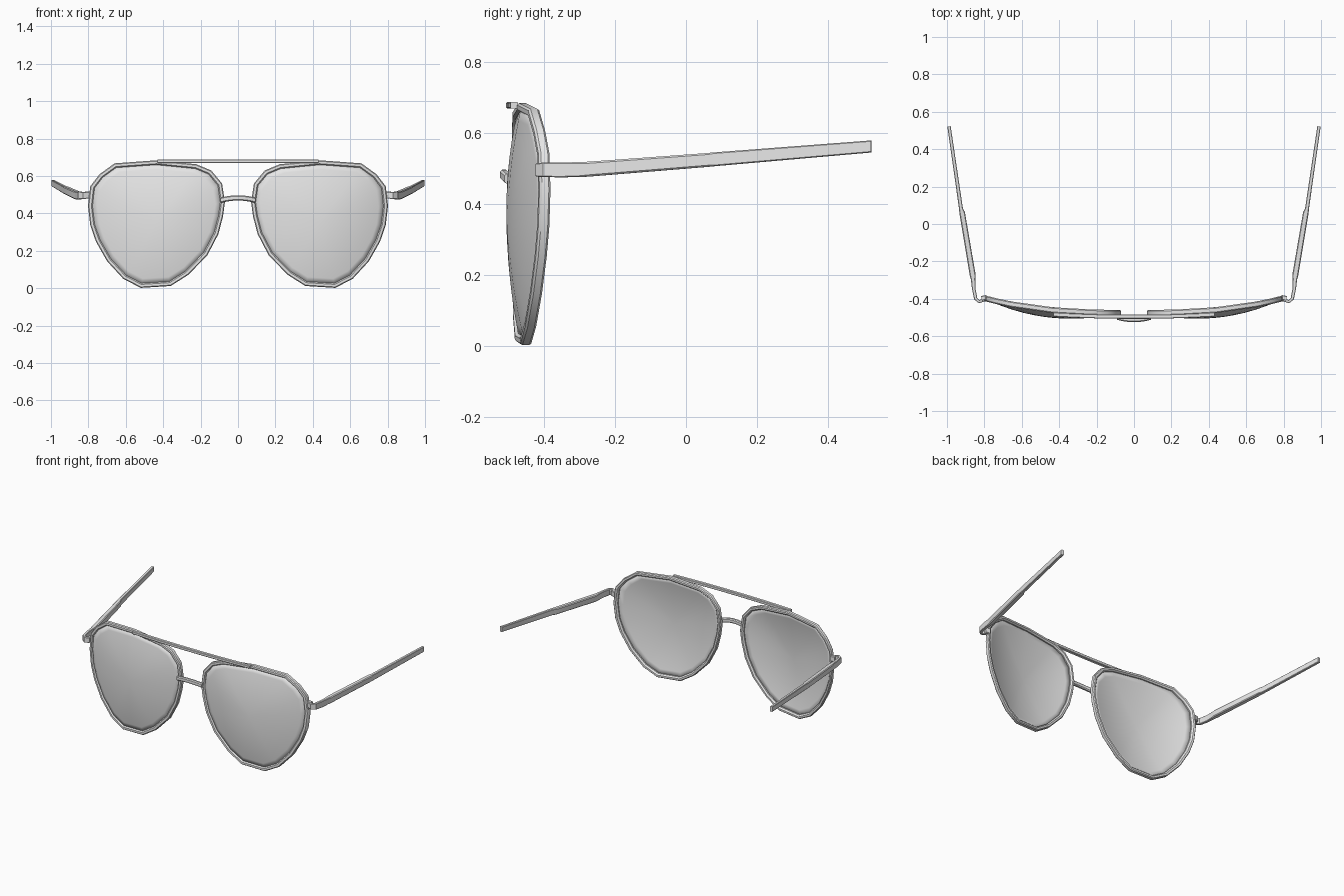
import bpy, bmesh, math
from mathutils import Vector

cube = bpy.data.objects.get("Cube")
if cube:
    bpy.data.objects.remove(cube, do_unlink=True)

grey = bpy.data.materials.new("light_grey")
grey.use_nodes = True
grey.diffuse_color = (0.8, 0.8, 0.8, 1)
grey.node_tree.nodes["Principled BSDF"].inputs["Base Color"].default_value = (0.8, 0.8, 0.8, 1)


def make(name, rings, closed=False, caps=True, centre=None, thickness=0):
    """Skin a list of equal rings of points into one smooth-shaded object."""
    bm = bmesh.new()
    vs = [[bm.verts.new(p) for p in ring] for ring in rings]
    n = len(vs[0])
    for i in range(len(vs) if closed else len(vs) - 1):
        a, b = vs[i], vs[(i + 1) % len(vs)]
        for k in range(n):
            bm.faces.new((a[k], a[(k + 1) % n], b[(k + 1) % n], b[k]))
    if centre is not None:
        c = bm.verts.new(centre)
        for k in range(n):
            bm.faces.new((vs[-1][k], vs[-1][(k + 1) % n], c))
    elif caps and not closed:
        bm.faces.new(vs[0])
        bm.faces.new(vs[-1])
    bmesh.ops.recalc_face_normals(bm, faces=bm.faces)
    me = bpy.data.meshes.new(name)
    bm.to_mesh(me)
    bm.free()
    me.materials.append(grey)
    ob = bpy.data.objects.new(name, me)
    bpy.context.collection.objects.link(ob)
    if thickness:
        mod = ob.modifiers.new("thickness", 'SOLIDIFY')
        mod.thickness = thickness
        mod.offset = 0
    bpy.ops.object.select_all(action='DESELECT')
    ob.select_set(True)
    bpy.context.view_layer.objects.active = ob
    bpy.ops.object.shade_smooth_by_angle(angle=math.radians(32))
    return ob


def bar(stations, bevel=0.3):
    """Rings of a bevelled rectangle along stations (x, y, z, width, height)."""
    rings = []
    for i, (x, y, z, w, h) in enumerate(stations):
        p, q = stations[max(i - 1, 0)], stations[min(i + 1, len(stations) - 1)]
        t = Vector((q[0] - p[0], q[1] - p[1], 0)).normalized()
        side, a, b = Vector((t.y, -t.x, 0)), w / 2, h / 2
        c = bevel * min(a, b)
        sec = [(a, b - c), (a - c, b), (c - a, b), (-a, b - c),
               (-a, c - b), (c - a, -b), (a - c, -b), (a, c - b)]
        rings.append([Vector((x, y, z + v)) + side * u for u, v in sec])
    return rings


# Outer outline of one rim (x, z), clockwise from the top
OUTLINE = [(.437, .684), (.66, .668), (.74, .61), (.79, .545), (.802, .44), (.79, .337),
           (.76, .25), (.70, .144), (.613, .05), (.52, .002), (.36, .012), (.265, .072),
           (.164, .176), (.105, .289), (.08, .385), (.07, .46), (.085, .56), (.143, .63),
           (.223, .663)]
# Rim cross-section (inset from outline, depth behind the front curve)
SECTION = [(0, .006), (.005, 0), (.018, 0), (.024, .008), (.024, .022),
           (.016, .031), (.005, .031), (0, .025)]


def front_y(x):
    return -.49 + .078 * max(0, (x - .07) / .73) ** 2.5


def inset(d):
    pts, n = [], len(OUTLINE)
    for i in range(n):
        p = Vector(OUTLINE[i])
        t1 = (p - Vector(OUTLINE[i - 1])).normalized()
        t2 = (Vector(OUTLINE[(i + 1) % n]) - p).normalized()
        t = (t1 + t2).normalized()
        pts.append(p + Vector((t.y, -t.x)) * d / max(t.dot(t1), .5))
    return pts


for s, label in ((1, "left"), (-1, "right")):
    # Rim
    loops = [[(s * p.x, front_y(p.x) + dep, p.y) for p in inset(d)] for d, dep in SECTION]
    make(label + "_rim", loops, closed=True)

    # Domed lens
    mid, edge = Vector((.435, .35)), inset(.017)

    def lens_point(p, r):
        return (s * p.x, front_y(p.x) + .013 - .036 * (1 - r * r), p.y)
    rings = [[lens_point(mid + (p - mid) * r, r) for p in edge]
             for r in (1, .9, .75, .6, .45, .3, .15)]
    make(label + "_lens", rings, centre=lens_point(mid, 0), thickness=.005)

    # Hinge block on the rim
    make(label + "_hinge", bar([(s * .787, -.392, .498, .026, .036),
                                (s * .815, -.398, .498, .026, .036)]))

    # Temple arm: hook, thick front part, slimmer tip
    arm = [(.80, -.405, .497, .018, .034), (.828, -.415, .496, .018, .038),
           (.846, -.400, .496, .018, .041), (.857, -.345, .496, .019, .042),
           (.860, -.295, .497, .024, .042), (.862, -.275, .498, .032, .042),
           (.919, .062, .524, .030, .039), (.925, .082, .526, .021, .039),
           (.989, .522, .562, .018, .034)]
    make(label + "_temple", bar([(s * x, y, z, w, h) for x, y, z, w, h in arm]))

# Straight brow bar in front of the rims
make("brow_bar", bar([(x, -.496 + .012 * (x / .43) ** 2, .678, .022, .019)
                      for x in (-.43, -.32, -.2, -.08, .08, .2, .32, .43)]))

# Arched nose bridge
make("nose_bridge", bar([(x, -.514 + .013 * (x / .09) ** 2, .483 - .012 * (x / .09) ** 2, .022, .028)
                         for x in (-.09, -.07, -.045, -.02, .02, .045, .07, .09)], .5))
